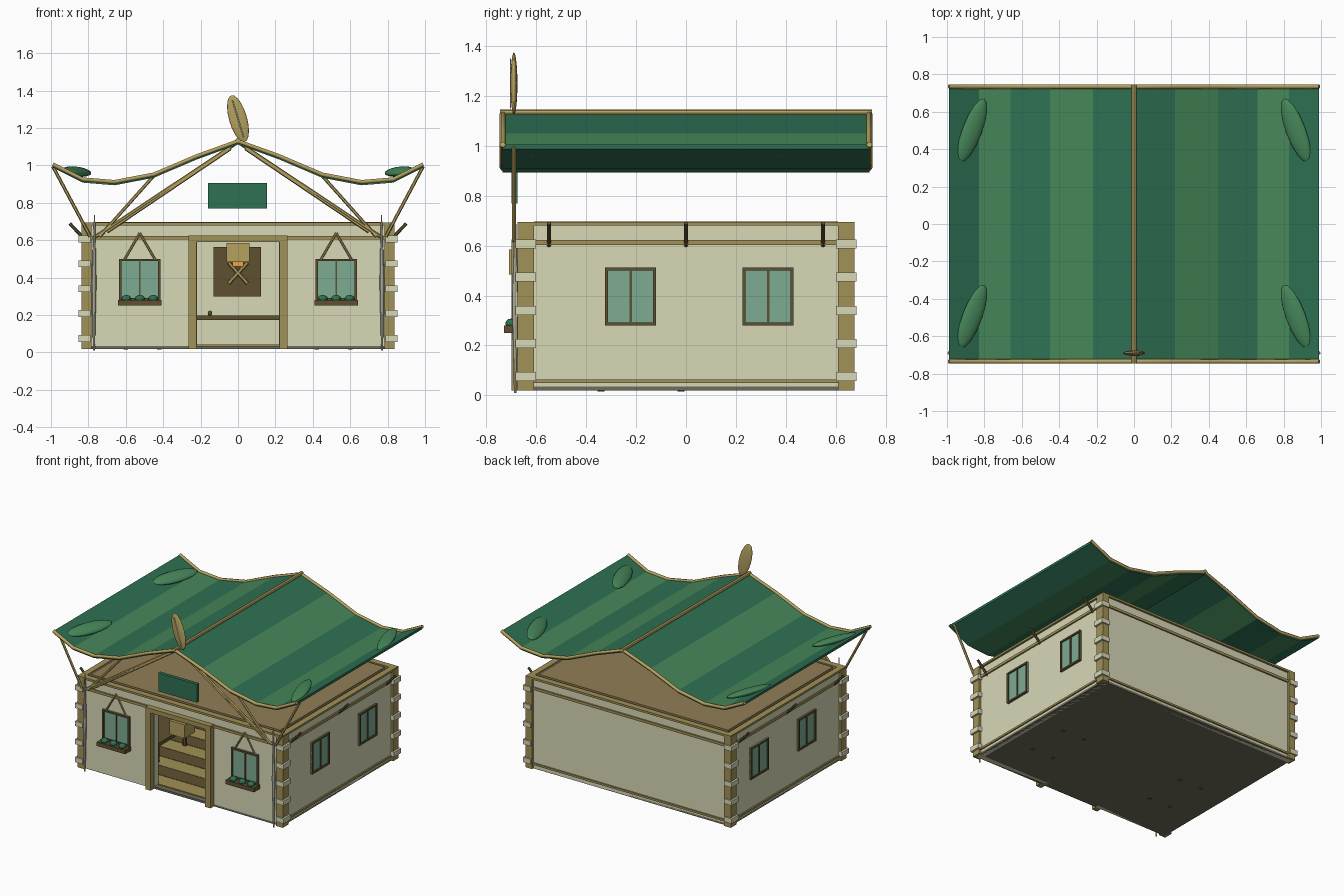
import bpy, bmesh, math
from mathutils import Vector

if "Cube" in bpy.data.objects:
    bpy.data.objects.remove(bpy.data.objects["Cube"])

def mat(name, r, g, b):
    m = bpy.data.materials.new(name)
    m.diffuse_color = tuple((c / 255) ** 2.2 for c in (r, g, b)) + (1,)
    m.use_nodes = True
    m.node_tree.nodes["Principled BSDF"].inputs["Base Color"].default_value = m.diffuse_color
    return m

CREAM = mat("plaster", 215, 215, 182)
WOOD = mat("wood", 160, 144, 88)
TAN = mat("bamboo", 180, 160, 95)
DARK = mat("dark_wood", 95, 82, 52)
BROWN = mat("ceiling_brown", 145, 125, 88)
BASE = mat("base_grey", 110, 108, 90)
GLASS = mat("glass", 125, 170, 145)
TEAL = mat("teal_cloth", 50, 112, 84)
GREEN = mat("green_cloth", 72, 134, 90)
BONE = mat("bone", 215, 212, 190)
GLOW = mat("glow", 235, 165, 70)

def mesh_obj(name, bm, *mats):
    bmesh.ops.recalc_face_normals(bm, faces=bm.faces)
    me = bpy.data.meshes.new(name)
    bm.to_mesh(me)
    bm.free()
    o = bpy.data.objects.new(name, me)
    for m in mats:
        me.materials.append(m)
    bpy.context.collection.objects.link(o)
    return o

def box(name, x0, x1, y0, y1, z0, z1, m):
    bm = bmesh.new()
    bmesh.ops.create_cube(bm, size=1)
    for v in bm.verts:
        v.co = Vector(((x0 + x1) / 2 + v.co.x * (x1 - x0), (y0 + y1) / 2 + v.co.y * (y1 - y0),
                       (z0 + z1) / 2 + v.co.z * (z1 - z0)))
    return mesh_obj(name, bm, m)

def rod(name, a, b, r0, m, r1=None, n=6):
    a, b = Vector(a), Vector(b)
    bm = bmesh.new()
    bmesh.ops.create_cone(bm, cap_ends=True, segments=n, radius1=r0,
                          radius2=r0 if r1 is None else r1, depth=(b - a).length)
    o = mesh_obj(name, bm, m)
    o.location = (a + b) / 2
    o.rotation_euler = (b - a).to_track_quat('Z', 'Y').to_euler()
    return o

def blob(name, loc, scale, rot, m, u=16, v=10):
    bm = bmesh.new()
    bmesh.ops.create_uvsphere(bm, u_segments=u, v_segments=v, radius=1)
    for f in bm.faces:
        f.smooth = True
    o = mesh_obj(name, bm, m)
    o.location, o.scale, o.rotation_euler = loc, scale, rot
    return o

X, Y = 0.82, 0.66   # outer wall faces

# floor, planks and ceiling
box("floor_slab", -X, X, -Y, Y, 0.02, 0.035, BASE)
for i in range(10):
    y = -0.62 + i * 0.124
    box("floor_plank", -0.78, 0.78, y, y + 0.12, 0.035, 0.042, DARK if i % 2 else WOOD)
box("ceiling", -0.77, 0.77, -0.61, 0.61, 0.675, 0.697, BROWN)

# walls, front wall split around the doorway
box("back_wall", -X, X, Y - 0.04, Y, 0.02, 0.685, CREAM)
box("front_lintel_wall", -0.22, 0.22, -Y, -Y + 0.04, 0.59, 0.685, CREAM)
for s in (-1, 1):
    x0, x1 = sorted((s * X, s * (X - 0.04)))
    box("side_wall", x0, x1, -Y, Y, 0.02, 0.685, CREAM)
    x0, x1 = sorted((s * X, s * 0.22))
    box("front_wall", x0, x1, -Y, -Y + 0.04, 0.02, 0.685, CREAM)

# corner posts with stone quoins
for sx in (-1, 1):
    for sy in (-1, 1):
        x0, x1 = sorted((sx * 0.782, sx * 0.838))
        y0, y1 = sorted((sy * 0.61, sy * 0.675))
        box("corner_post", x0, x1, y0, y1, 0.02, 0.69, WOOD)
        x0, x1 = sorted((sx * 0.788, sx * 0.852))
        y0, y1 = sorted((sy * 0.602, sy * 0.684))
        for z in (0.075, 0.208, 0.341, 0.474, 0.607):
            box("corner_stone", x0, x1, y0, y1, z - 0.018, z + 0.018, CREAM)

# horizontal beams
for z0, z1, e in ((0.68, 0.695, 0.015), (0.603, 0.622, 0.01), (0.05, 0.064, 0.01)):
    for s in (-1, 1):
        x0, x1 = sorted((s * (X - 0.03), s * (X + e)))
        box("side_beam", x0, x1, -Y - e, Y + e, z0, z1, WOOD)
        if s < 0 and z0 < 0.1:
            continue
        y0, y1 = sorted((s * (Y - 0.03), s * (Y + e)))
        box("end_beam", -X - e, X + e, y0, y1, z0, z1, WOOD)

# door frame
for s in (-1, 1):
    x0, x1 = sorted((s * 0.222, s * 0.265))
    box("door_post", x0, x1, -0.7, -0.61, 0.02, 0.625, WOOD)
box("door_lintel", -0.265, 0.265, -0.7, -0.61, 0.592, 0.625, WOOD)

# windows: local u along the wall, mapped by a wall function
def window(place, u0, u1, z0, z1):
    place("window_glass", u0, u1, 0, 0.006, z0, z1, GLASS)
    t, mid = 0.012, (u0 + u1) / 2
    place("window_frame", u0, u0 + t, 0, 0.016, z0, z1, DARK)
    place("window_frame", u1 - t, u1, 0, 0.016, z0, z1, DARK)
    place("window_frame", u0, u1, 0, 0.016, z0, z0 + t, DARK)
    place("window_frame", u0, u1, 0, 0.016, z1 - t, z1, DARK)
    place("window_mullion", mid - 0.005, mid + 0.005, 0, 0.012, z0, z1, DARK)

def on_front(n, u0, u1, d0, d1, z0, z1, m):
    box(n, u0, u1, -Y - d1, -Y - d0, z0, z1, m)

for s in (-1, 1):
    def on_side(n, u0, u1, d0, d1, z0, z1, m, s=s):
        x0, x1 = sorted((s * (X + d0), s * (X + d1)))
        box(n, x0, x1, u0, u1, z0, z1, m)
    window(on_side, -0.325, -0.12, 0.28, 0.512)
    window(on_side, 0.226, 0.432, 0.28, 0.512)
    c = s * 0.525
    window(on_front, c - 0.11, c + 0.11, 0.28, 0.5)
    # planter with bushes and rope gable
    box("planter", c - 0.116, c + 0.116, -0.73, -Y, 0.25, 0.28, DARK)
    for i in (-1, 0, 1):
        blob("planter_bush", (c + i * 0.072, -0.7, 0.288), (0.027, 0.025, 0.02), (0, 0, 0), TEAL, 8, 6)
    for i in (-1, 1):
        rod("window_gable_rod", (c + i * 0.083, -0.67, 0.495), (c, -0.67, 0.638), 0.006, TAN)

    # slanted side pegs
    for y in (-0.55, 0, 0.55):
        rod("side_peg", (s * 0.815, y, 0.6), (s * 0.9, y, 0.69), 0.009, DARK)
    # front tusk posts and roof struts
    p = (s * 0.77, -0.685, 0.37)
    rod("tusk_post", p, (p[0] - s * 0.003, -0.685, 0.735), 0.013, BONE, 0.003, 8)
    rod("tusk_post", p, (p[0], -0.685, 0.01), 0.013, BONE, 0.005, 8)
    for a, b in (((0.76, 0.62), (0, 1.125)), ((0.74, 0.62), (0.45, 0.945)),
                 ((0.79, 0.62), (0.99, 0.995)), ((0.70, 0.645), (0.04, 1.09))):
        rod("roof_strut", (s * a[0], -0.69, a[1]), (s * b[0], -0.69, b[1]), 0.009, TAN)

# sweeping striped roof
half = [(0, 1.13), (0.22, 1.05), (0.45, 0.952), (0.66, 0.912), (0.83, 0.926), (0.99, 1.006)]
prof = [(-x, z) for x, z in half[:0:-1]] + half
bm = bmesh.new()
rows = [[bm.verts.new((x, y, z + dz)) for x, z in prof]
        for y, dz in ((-0.735, 0), (0.735, 0), (0.735, -0.018), (-0.735, -0.018))]
for r in range(4):
    for i in range(10):
        f = bm.faces.new((rows[r][i], rows[r][i + 1], rows[(r + 1) % 4][i + 1], rows[(r + 1) % 4][i]))
        f.material_index = min(i, 9 - i) % 2
for i in (0, 10):
    bm.faces.new([rows[r][i] for r in range(4)])
mesh_obj("roof", bm, TEAL, GREEN)

# bamboo ridge and gable trim
rod("ridge_pole", (0, -0.745, 1.133), (0, 0.745, 1.133), 0.014, TAN, n=8)
for y in (-0.735, 0.735):
    cu = bpy.data.curves.new("gable_trim", 'CURVE')
    cu.dimensions, cu.bevel_depth, cu.bevel_resolution = '3D', 0.012, 1
    cu.use_fill_caps = True
    sp = cu.splines.new('POLY')
    sp.points.add(len(prof) - 1)
    for pt, (x, z) in zip(sp.points, prof):
        pt.co = (x, y, z, 1)
    cu.materials.append(TAN)
    bpy.context.collection.objects.link(bpy.data.objects.new("gable_trim", cu))

# leaves on the eaves and leaf finial on the ridge
for s in (-1, 1):
    for y in (-0.495, 0.5):
        blob("roof_leaf", (s * 0.865, y, 0.967), (0.055, 0.182, 0.024),
             (0, -s * 0.3, s * 0.36), GREEN)
blob("finial_leaf", (0, -0.69, 1.25), (0.048, 0.014, 0.13), (0, -0.28, 0), TAN)
rod("finial_vein", (0.03, -0.704, 1.15), (-0.03, -0.704, 1.35), 0.003, BONE)

# sign board under the gable
box("sign_board", -0.16, 0.156, -0.7, -0.675, 0.77, 0.905, TEAL)

# lantern in the doorway
box("lantern_shade", -0.062, 0.062, -0.71, -0.59, 0.485, 0.585, TAN)
box("lantern_glow", -0.03, 0.03, -0.68, -0.62, 0.46, 0.485, GLOW)

# interior: back panel with crossed sticks, counter, two side tables
box("back_panel", -0.13, 0.122, 0.6, 0.62, 0.3, 0.565, DARK)
for s in (-1, 1):
    rod("crossed_stick", (s * 0.05, 0.59, 0.37), (-s * 0.05, 0.59, 0.48), 0.01, TAN)
box("counter_top", -0.4, 0.4, 0.28, 0.5, 0.175, 0.198, DARK)
box("counter_front", -0.37, 0.37, 0.31, 0.48, 0.035, 0.175, CREAM)
blob("counter_jar", (-0.15, 0.36, 0.21), (0.012, 0.012, 0.014), (0, 0, 0), DARK, 8, 6)
for s in (-1, 1):
    x0, x1 = sorted((s * 0.38, s * 0.64))
    box("table_top", x0, x1, -0.4, 0.04, 0.18, 0.205, DARK)
    for x in (0.42, 0.6):
        for y in (-0.34, -0.02):
            rod("table_leg", (s * x, y, 0.015), (s * x, y, 0.18), 0.014, DARK)
